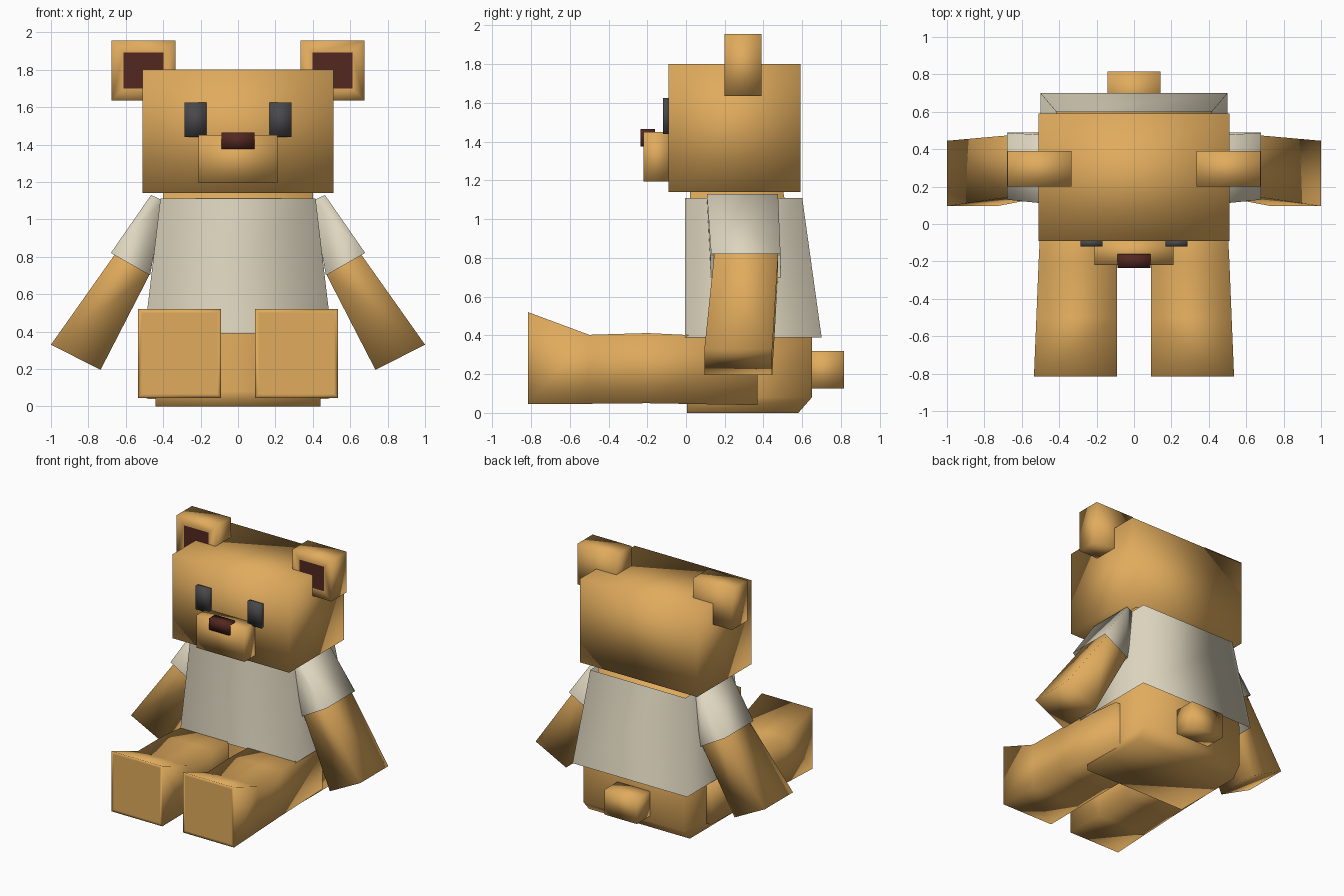
import bpy, bmesh

if "Cube" in bpy.data.objects:
    bpy.data.objects.remove(bpy.data.objects["Cube"])


def material(name, rgb):
    m = bpy.data.materials.new(name)
    m.diffuse_color = (*rgb, 1)
    m.use_nodes = True
    m.node_tree.nodes["Principled BSDF"].inputs["Base Color"].default_value = m.diffuse_color
    return m


TAN = material("tan fur", (0.75, 0.41, 0.11))
CREAM = material("cream cloth", (0.73, 0.67, 0.52))
BROWN = material("dark brown", (0.085, 0.02, 0.014))
GREY = material("charcoal", (0.065, 0.065, 0.07))


def loft(name, rings, mats, caps=(True, True), mirror=False, inset=0, inset_mat=0):
    """Skin four-cornered rings; optionally inset the front face and mirror in x."""
    bm = bmesh.new()
    vs = [[bm.verts.new(p) for p in r] for r in rings]
    for a, b in zip(vs, vs[1:]):
        for i in range(4):
            j = (i + 1) % 4
            bm.faces.new((a[i], a[j], b[j], b[i]))
    if caps[0]:
        bm.faces.new(vs[0][::-1])
    if caps[1]:
        bm.faces.new(vs[-1])
    bmesh.ops.recalc_face_normals(bm, faces=bm.faces[:])
    bm.normal_update()
    if inset:
        front = min(bm.faces, key=lambda f: f.normal.y)
        bmesh.ops.inset_region(bm, faces=[front], thickness=inset)
        front.material_index = inset_mat
    for f in bm.faces:
        f.smooth = True
    me = bpy.data.meshes.new(name)
    bm.to_mesh(me)
    bm.free()
    for m in mats:
        me.materials.append(m)
    ob = bpy.data.objects.new(name, me)
    bpy.context.collection.objects.link(ob)
    if mirror:
        mod = ob.modifiers.new("mirror", "MIRROR")
        mod.use_mirror_merge = False
    return ob


def flat(z, x0, x1, y0, y1):
    """Horizontal ring."""
    return [(x0, y0, z), (x1, y0, z), (x1, y1, z), (x0, y1, z)]


def upright(y, x0, x1, z0, z1):
    """Ring facing the front."""
    return [(x0, y, z0), (x1, y, z0), (x1, y, z1), (x0, y, z1)]


def limb(outer, inner, y0, y1):
    """Slanted arm ring from outer and inner (x, z) points."""
    (a, b), (c, d) = outer, inner
    return [(a, y0, b), (a, y1, b), (c, y1, d), (c, y0, d)]


def box(name, x, y, z, mats, **kw):
    return loft(name, [flat(z[0], *x, *y), flat(z[1], *x, *y)], mats, **kw)


# Head and face
box("head", (-0.51, 0.51), (-0.09, 0.59), (1.14, 1.80), [TAN])
box("muzzle", (-0.21, 0.21), (-0.22, -0.08), (1.195, 1.45), [TAN])
box("nose", (-0.087, 0.087), (-0.235, -0.16), (1.375, 1.465), [BROWN])
box("eye", (0.168, 0.285), (-0.12, -0.085), (1.44, 1.625), [GREY], mirror=True)
box("ear", (0.335, 0.675), (0.20, 0.39), (1.635, 1.955), [TAN, BROWN],
    mirror=True, inset=0.09, inset_mat=1)

# Torso and shirt
loft("body", [flat(0, -0.44, 0.44, 0.005, 0.58),
              flat(0.08, -0.44, 0.44, 0.005, 0.65),
              flat(0.39, -0.44, 0.44, 0.01, 0.65),
              flat(1.15, -0.40, 0.40, 0.02, 0.50)], [TAN])
loft("shirt", [flat(0.39, -0.50, 0.50, -0.005, 0.70),
               flat(1.11, -0.415, 0.415, -0.005, 0.60)], [CREAM], caps=(False, False))
box("tail", (-0.142, 0.142), (0.60, 0.815), (0.125, 0.32), [TAN])

# Arms and sleeves
loft("arm", [limb((0.46, 1.09), (0.39, 1.05), 0.13, 0.465),
             limb((0.66, 0.81), (0.475, 0.70), 0.145, 0.475),
             limb((1.0, 0.33), (0.735, 0.195), 0.095, 0.445)], [TAN], mirror=True)
loft("sleeve", [limb((0.465, 1.13), (0.40, 1.10), 0.108, 0.475),
                limb((0.68, 0.82), (0.47, 0.70), 0.13, 0.488)], [CREAM],
     caps=(True, False), mirror=True)

# Legs with flared feet
loft("leg", [upright(-0.815, 0.09, 0.535, 0.045, 0.52),
             upright(-0.50, 0.09, 0.522, 0.047, 0.403),
             upright(-0.20, 0.09, 0.51, 0.05, 0.412),
             upright(0.37, 0.09, 0.48, 0.04, 0.385)], [TAN], mirror=True, inset=0.03)
